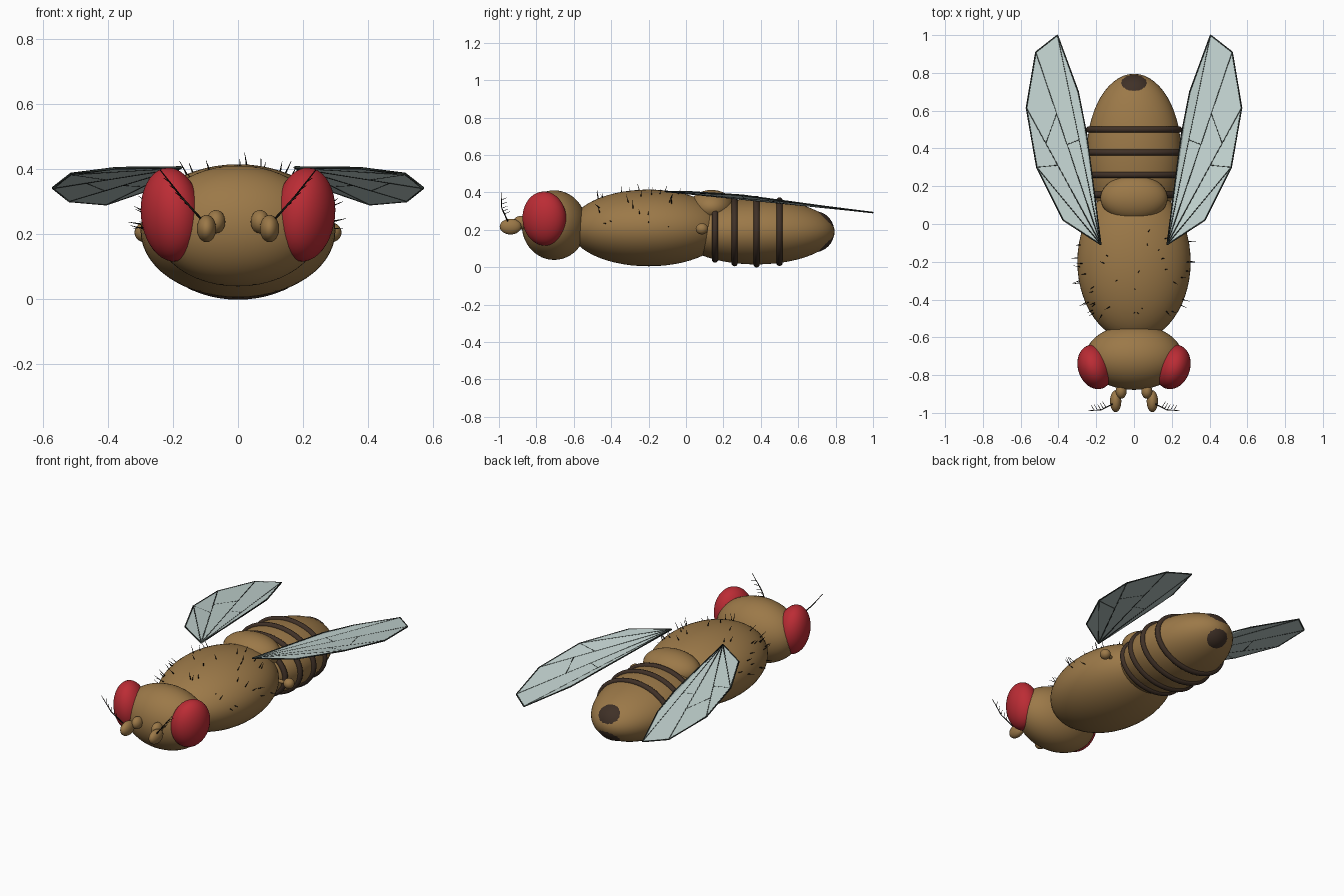
import bpy, bmesh, math, random
from mathutils import Vector, Matrix

if "Cube" in bpy.data.objects:
    bpy.data.objects.remove(bpy.data.objects["Cube"])

random.seed(4)


def material(name, rgb):
    m = bpy.data.materials.new(name)
    m.diffuse_color = (*rgb, 1)
    m.use_nodes = True
    m.node_tree.nodes["Principled BSDF"].inputs["Base Color"].default_value = m.diffuse_color
    return m


BODY = material("tan_body", (0.33, 0.19, 0.065))
DARK = material("dark_brown", (0.05, 0.03, 0.02))
RED = material("eye_red", (0.5, 0.025, 0.035))
WING = material("wing_membrane", (0.55, 0.66, 0.64))
VEIN = material("vein", (0.03, 0.04, 0.035))
BLACK = material("bristle_black", (0.01, 0.008, 0.006))


def finish(bm, name, mat, smooth=True):
    me = bpy.data.meshes.new(name)
    for f in bm.faces:
        f.smooth = smooth
    bm.to_mesh(me)
    bm.free()
    me.materials.append(mat)
    ob = bpy.data.objects.new(name, me)
    bpy.context.collection.objects.link(ob)
    return ob


def ellipsoid(name, loc, radii, mat, rot=(0, 0, 0), seg=40):
    bm = bmesh.new()
    bmesh.ops.create_uvsphere(bm, u_segments=seg, v_segments=seg // 2, radius=1)
    bmesh.ops.scale(bm, vec=radii, verts=bm.verts)
    ob = finish(bm, name, mat)
    ob.location = loc
    ob.rotation_euler = [math.radians(a) for a in rot]
    return ob


def rod(bm, a, b, r1, r2, seg=6):
    a, b = Vector(a), Vector(b)
    d = b - a
    m = Matrix.Translation((a + b) / 2) @ d.to_track_quat('Z', 'Y').to_matrix().to_4x4()
    bmesh.ops.create_cone(bm, cap_ends=True, segments=seg, radius1=r1, radius2=r2,
                          depth=d.length, matrix=m)


# Main body masses
THORAX_C, THORAX_R = Vector((0, -0.2, 0.21)), Vector((0.3, 0.42, 0.205))
ABD_C, ABD_R = Vector((0, 0.375, 0.19)), Vector((0.25, 0.42, 0.175))
ellipsoid("thorax", THORAX_C, THORAX_R, BODY, seg=56)
ellipsoid("head", (0, -0.705, 0.225), (0.258, 0.173, 0.186), BODY, seg=48)
ellipsoid("scutellum", (0, 0.137, 0.32), (0.178, 0.122, 0.093), BODY)
ellipsoid("abdomen", ABD_C, ABD_R, BODY, seg=56)
ellipsoid("abdomen_tip", (0, 0.685, 0.19), (0.12, 0.108, 0.11), DARK)

# Abdomen bands: elliptical rings following the abdomen
for n, y in enumerate((0.155, 0.26, 0.378, 0.5)):
    k = math.sqrt(1 - ((y - ABD_C.y) / ABD_R.y) ** 2)
    bm = bmesh.new()
    N, M, r = 56, 10, 0.017
    rings = []
    for i in range(N):
        t = math.tau * i / N
        c, s = math.cos(t), math.sin(t)
        rings.append([bm.verts.new(((ABD_R.x * k + r * math.cos(u)) * c, y + r * math.sin(u),
                                    ABD_C.z + (ABD_R.z * k + r * math.cos(u)) * s))
                      for u in (math.tau * j / M for j in range(M))])
    for i in range(N):
        p, q = rings[i], rings[(i + 1) % N]
        for j in range(M):
            bm.faces.new((p[j], q[j], q[(j + 1) % M], p[(j + 1) % M]))
    bmesh.ops.recalc_face_normals(bm, faces=bm.faces)
    finish(bm, f"abdomen_band_{n + 1}", DARK)

# Wing outline (first point is the root) and inner vein joints
OUTLINE = [(0.175, -0.11, 0.405), (0.375, 0.02, 0.403), (0.515, 0.30, 0.385),
           (0.57, 0.615, 0.342), (0.52, 0.91, 0.302), (0.405, 1.0, 0.292),
           (0.295, 0.70, 0.33), (0.25, 0.47, 0.36)]
VEINS = [(0, 5), (0, 4), (0, 3), (0, 2)]


def on_vein(k, t):
    return Vector(OUTLINE[0]).lerp(Vector(OUTLINE[k]), t)


for side, s in (("right", 1), ("left", -1)):
    def mir(p):
        return Vector((p[0] * s, p[1], p[2]))

    # Eyes
    ellipsoid(f"{side}_eye", (0.206 * s, -0.757, 0.26), (0.09, 0.12, 0.145), RED,
              rot=(0, 6 * s, -18 * s))

    # Antennae with feathery arista
    ellipsoid(f"{side}_antenna_base", (0.068 * s, -0.885, 0.238), (0.029, 0.04, 0.036), BODY, seg=24)
    ellipsoid(f"{side}_antenna_club", (0.097 * s, -0.938, 0.217), (0.03, 0.058, 0.042), BODY, seg=24)
    bm = bmesh.new()
    pts = [mir(p) for p in ((0.108, -0.95, 0.24), (0.175, -0.985, 0.315), (0.24, -0.988, 0.398))]
    rod(bm, pts[0], pts[1], 0.004, 0.003)
    rod(bm, pts[1], pts[2], 0.003, 0.0015)
    for i in range(5):
        a = pts[0].lerp(pts[1], 0.6 + 0.4 * i / 2) if i < 2 else pts[1].lerp(pts[2], (i - 2) * 0.27)
        rod(bm, a, a + mir((0.018, 0.03, 0.012)), 0.0018, 0.001, 4)
    finish(bm, f"{side}_arista", BLACK)

    # Balancer knobs behind the wings
    bm = bmesh.new()
    rod(bm, mir((0.19, 0.05, 0.22)), mir((0.285, 0.085, 0.205)), 0.012, 0.01, 10)
    finish(bm, f"{side}_balancer_stalk", BODY)
    ellipsoid(f"{side}_balancer_knob", (0.288 * s, 0.085, 0.205), (0.031, 0.033, 0.03), BODY, seg=20)

    # Wing membrane
    bm = bmesh.new()
    vs = [bm.verts.new(mir(p)) for p in OUTLINE]
    for i in range(1, len(vs) - 1):
        tri = (vs[0], vs[i], vs[i + 1])
        bm.faces.new(tri if s > 0 else tri[::-1])
    wing = finish(bm, f"{side}_wing", WING, smooth=False)
    mod = wing.modifiers.new("thickness", 'SOLIDIFY')
    mod.thickness, mod.offset = 0.004, 0

    # Wing rim, long veins and cross veins
    bm = bmesh.new()
    for i, p in enumerate(OUTLINE):
        rod(bm, mir(p), mir(OUTLINE[(i + 1) % len(OUTLINE)]), 0.004, 0.004)
    for a, b in VEINS:
        rod(bm, mir(OUTLINE[a]), mir(OUTLINE[b]), 0.0035, 0.003)
    for a, b in ((on_vein(3, 0.58), OUTLINE[2]), (on_vein(4, 0.68), on_vein(3, 0.74)),
                 (on_vein(5, 0.5), on_vein(4, 0.52))):
        rod(bm, mir(a), mir(b), 0.003, 0.003)
    finish(bm, f"{side}_wing_veins", VEIN)

# Bristles scattered over the upper thorax
bm = bmesh.new()
for i in range(46):
    ang = math.radians(random.uniform(0, 180))
    v = random.uniform(-0.75, 0.45)
    k = math.sqrt(1 - v * v)
    unit = Vector((k * math.cos(ang), v, k * math.sin(ang)))
    p = THORAX_C + unit * THORAX_R
    n = Vector([unit[j] / THORAX_R[j] for j in range(3)]).normalized()
    n += Vector([random.uniform(-0.25, 0.25) for _ in range(3)])
    n.normalize()
    rod(bm, p - n * 0.005, p + n * random.uniform(0.03, 0.05), 0.003, 0.0006, 5)
finish(bm, "thorax_bristles", BLACK)
